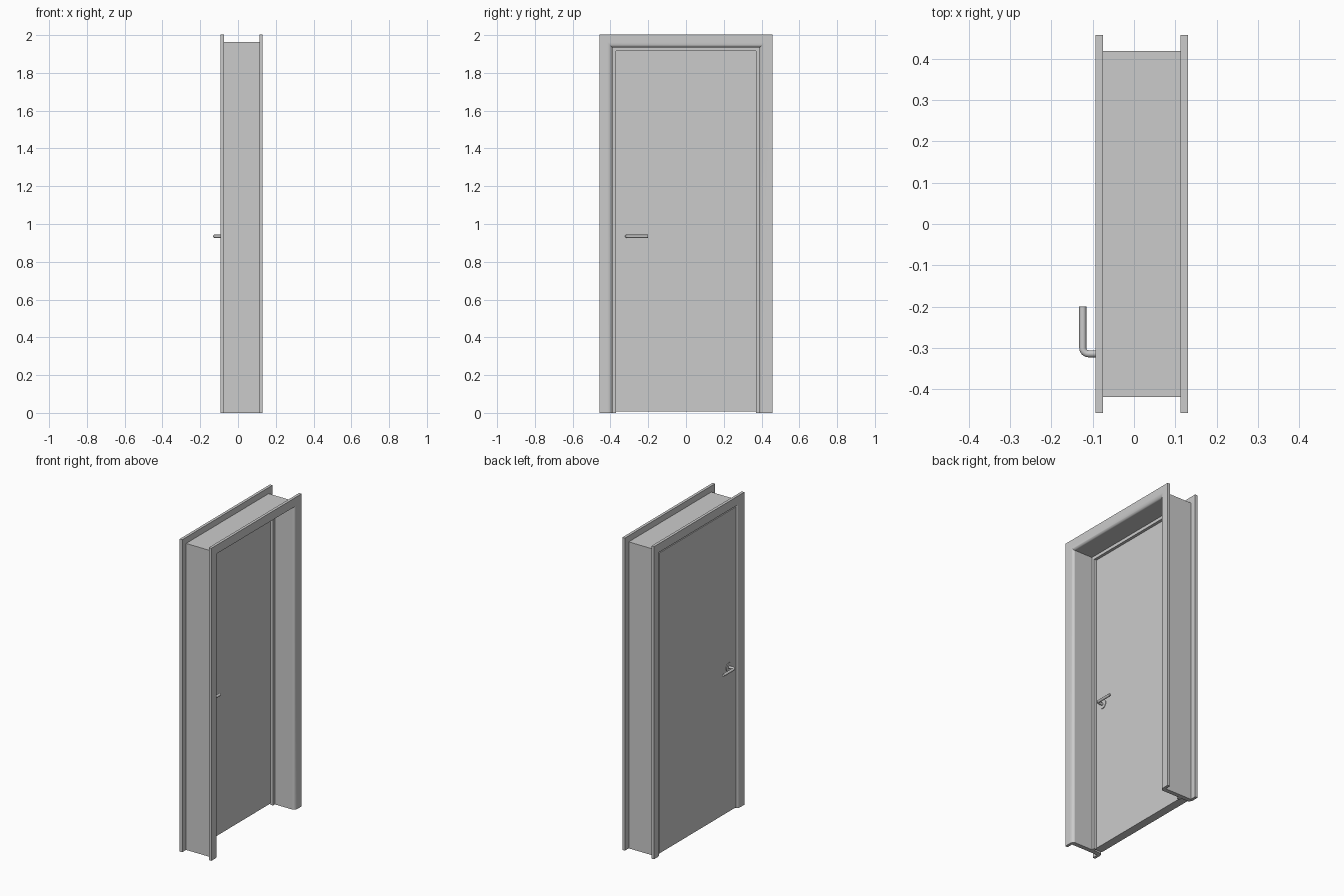
import bpy, bmesh, math
from mathutils import Vector

cube = bpy.data.objects.get("Cube")
if cube:
    bpy.data.objects.remove(cube, do_unlink=True)

HALF, HEAD = 0.39, 1.935            # clear opening: half width and height
DOOR_IN, DOOR_OUT = -0.03, -0.083   # the two door faces along x
HANDLE_Y, HANDLE_Z = -0.314, 0.935

grey = bpy.data.materials.new("plain_grey")
grey.use_nodes = True
grey.diffuse_color = (0.6, 0.6, 0.6, 1)
grey.node_tree.nodes["Principled BSDF"].inputs["Base Color"].default_value = (0.6, 0.6, 0.6, 1)


def finish(name, bm, smooth=False):
    bmesh.ops.recalc_face_normals(bm, faces=bm.faces)
    mesh = bpy.data.meshes.new(name)
    bm.to_mesh(mesh)
    bm.free()
    mesh.materials.append(grey)
    obj = bpy.data.objects.new(name, mesh)
    bpy.context.collection.objects.link(obj)
    if smooth:
        bpy.ops.object.select_all(action="DESELECT")
        obj.select_set(True)
        bpy.context.view_layer.objects.active = obj
        bpy.ops.object.shade_smooth_by_angle(angle=math.radians(35))
    return obj


def skin(bm, rings):
    """Join closed rings of points and cap both ends."""
    loops = [[bm.verts.new(p) for p in ring] for ring in rings]
    for a, b in zip(loops, loops[1:]):
        for i in range(len(a)):
            j = (i + 1) % len(a)
            bm.faces.new((a[i], a[j], b[j], b[i]))
    bm.faces.new(loops[0])
    bm.faces.new(loops[-1])


def portal(name, profile, smooth=False):
    """Sweep a profile of (x, distance outside the opening) up, over and down."""
    def ring(side, top):
        return [(x, side * (HALF + d), HEAD + d if top else 0) for x, d in profile]
    bm = bmesh.new()
    skin(bm, [ring(-1, False), ring(-1, True), ring(1, True), ring(1, False)])
    return finish(name, bm, smooth)


def rectangle(x0, x1, d0, d1):
    return [(x0, d0), (x1, d0), (x1, d1), (x0, d1)]


# Frame lining and the stop the door closes against
portal("frame_lining", rectangle(-0.075, 0.113, 0, 0.028))
portal("door_stop", rectangle(DOOR_IN, -0.012, -0.02, 0))


# Casings with a rounded inner edge
def casing(name, base, direction):
    thick, width, curve = 0.018 * direction, 0.067, 0.027
    profile = [(base, width), (base + thick, width)]
    for i in range(9):
        a = math.pi / 2 * i / 8
        profile.append((base + thick * math.cos(a), curve * (1 - math.sin(a))))
    portal(name, profile, True)


casing("inner_casing", 0.113, 1)
casing("outer_casing", -0.075, -1)

# Door leaf
bm = bmesh.new()
bottom, top = 0.008, HEAD - 0.003
skin(bm, [[(x, -HALF + 0.003, bottom), (x, HALF - 0.003, bottom),
           (x, HALF - 0.003, top), (x, -HALF + 0.003, top)] for x in (DOOR_OUT, DOOR_IN)])
finish("door_leaf", bm)


# Lever handles with round plates, one on each face
def disc(centre, u, v, radius, sides):
    return [centre + radius * (u * math.cos(t) + v * math.sin(t))
            for t in (2 * math.pi * i / sides for i in range(sides))]


def handle(side, face, out):
    X, Y, Z = Vector((out, 0, 0)), Vector((0, 1, 0)), Vector((0, 0, 1))
    root = Vector((face, HANDLE_Y, HANDLE_Z))
    bm = bmesh.new()
    skin(bm, [disc(root, Y, Z, 0.028, 32), disc(root + X * 0.004, Y, Z, 0.028, 32)])
    finish(side + "_handle_plate", bm, True)

    reach, bend, radius = 0.041, 0.014, 0.0085
    rings = [disc(root, Y, Z, radius, 16)]
    pivot = root + X * (reach - bend) + Y * bend
    for i in range(9):
        a = math.pi / 2 * i / 8
        normal = X * math.sin(a) - Y * math.cos(a)
        rings.append(disc(pivot + normal * bend, -normal, Z, radius, 16))
    rings.append(disc(root + X * reach + Y * 0.114, -X, Z, radius, 16))
    bm = bmesh.new()
    skin(bm, rings)
    finish(side + "_handle_lever", bm, True)


handle("inner", DOOR_IN, 1)
handle("outer", DOOR_OUT, -1)
